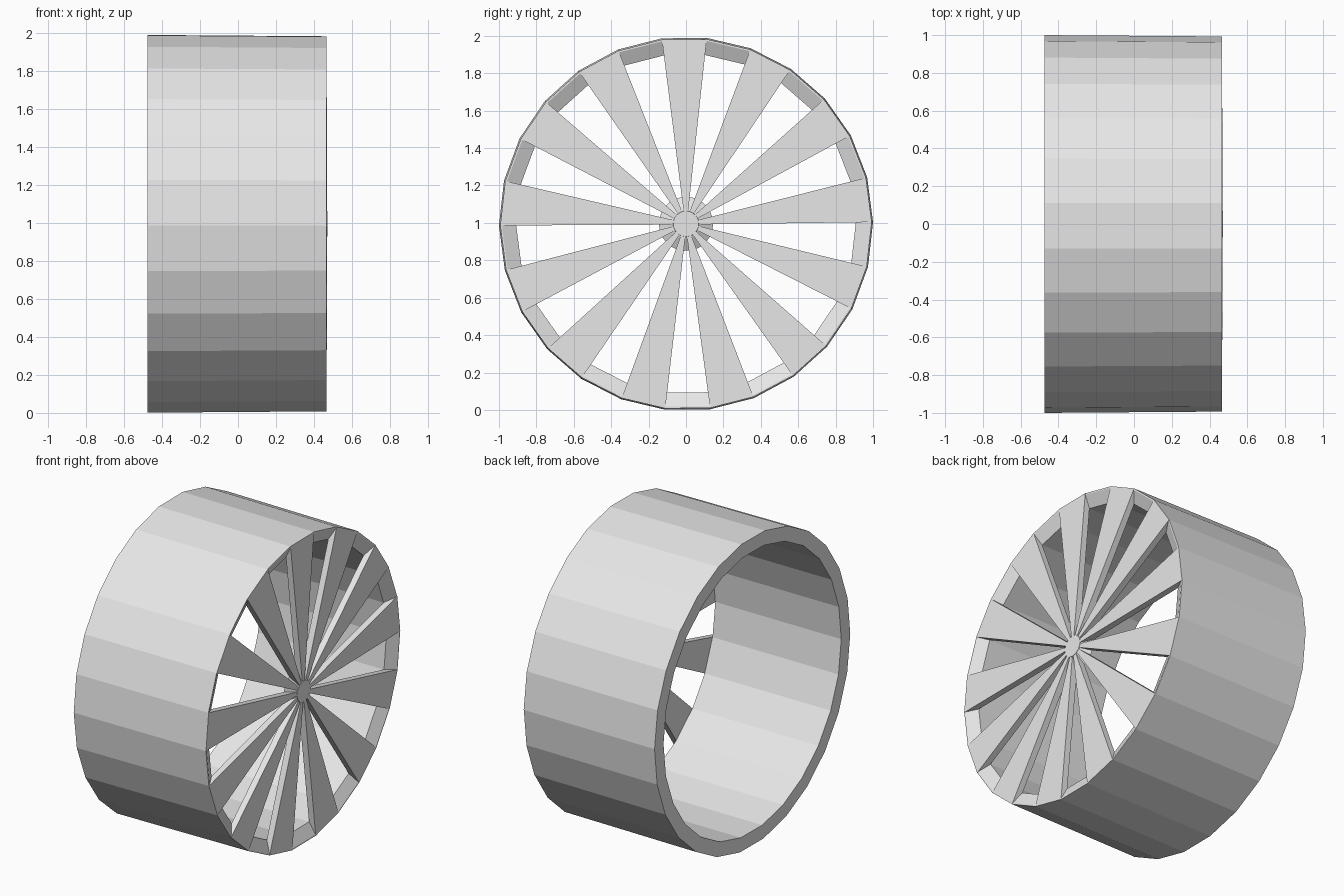
import bpy
import bmesh
from math import sin, cos, radians, tau

SIDES = 26            # flat facets round the rim
SPOKES = 13           # one spoke on every second facet
CENTRE_Z = 0.995
START = radians(6.4)  # angle of the first rim corner, from the top towards +y
STEP = tau / SIDES
BACK_X, FRONT_X = -0.475, 0.465
SPOKE_BACK_X = 0.426  # rear of the spokes and of the bevels on rim and hub
RIM_RADIUS = 0.993    # outer radius at the spoked end

cube = bpy.data.objects.get("Cube")
if cube:
    bpy.data.objects.remove(cube, do_unlink=True)

grey = bpy.data.materials.new("light grey")
grey.use_nodes = True
grey.diffuse_color = (0.8, 0.8, 0.8, 1)
grey.node_tree.nodes["Principled BSDF"].inputs["Base Color"].default_value = grey.diffuse_color


def finish(name, bm):
    bmesh.ops.recalc_face_normals(bm, faces=bm.faces)
    mesh = bpy.data.meshes.new(name)
    bm.to_mesh(mesh)
    bm.free()
    mesh.materials.append(grey)
    obj = bpy.data.objects.new(name, mesh)
    obj.location.z = CENTRE_Z
    bpy.context.collection.objects.link(obj)
    return obj


def ring(bm, x, radius):
    return [bm.verts.new((x, radius * sin(START + i * STEP), radius * cos(START + i * STEP)))
            for i in range(SIDES)]


def bridge(bm, a, b):
    n = len(a)
    for i in range(n):
        j = (i + 1) % n
        bm.faces.new((a[i], a[j], b[j], b[i]))


def lathe(name, profile, closed):
    """Turn (x, radius) points about the axle; either a loop or a capped solid."""
    bm = bmesh.new()
    rings = [ring(bm, x, r) for x, r in profile]
    for a, b in zip(rings, rings[1:]):
        bridge(bm, a, b)
    if closed:
        bridge(bm, rings[-1], rings[0])
    else:
        bm.faces.new(rings[0])
        bm.faces.new(rings[-1])
    return finish(name, bm)


# Rim: thick wall with a steep bevel behind the spoke openings
lathe("rim", [(BACK_X, 1.0), (FRONT_X, RIM_RADIUS), (FRONT_X, 0.984),
              (SPOKE_BACK_X, 0.908), (BACK_X, 0.908)], True)

# Hub: short cone with a small cap
lathe("hub", [(SPOKE_BACK_X, 0.145), (FRONT_X, 0.07), (0.471, 0.068)], False)


# Spokes: flat wedges as wide as a facet at the rim, rising slightly to the hub
def spoke(name, angle):
    bm = bmesh.new()
    outer_half = RIM_RADIUS * sin(STEP / 2)
    outer_r = RIM_RADIUS * cos(STEP / 2)
    outline = [(-outer_half, outer_r), (outer_half, outer_r), (0.01, 0.05), (-0.01, 0.05)]
    layers = []
    for outer_x, inner_x in ((SPOKE_BACK_X, SPOKE_BACK_X), (FRONT_X + 0.001, 0.469)):
        depths = (outer_x, outer_x, inner_x, inner_x)
        layers.append([bm.verts.new((x, w, r)) for x, (w, r) in zip(depths, outline)])
        bm.faces.new(layers[-1])
    bridge(bm, *layers)
    obj = finish(name, bm)
    obj.rotation_euler.x = -angle


for k in range(SPOKES):
    spoke(f"spoke_{k + 1}", START - STEP / 2 + k * 2 * STEP)
